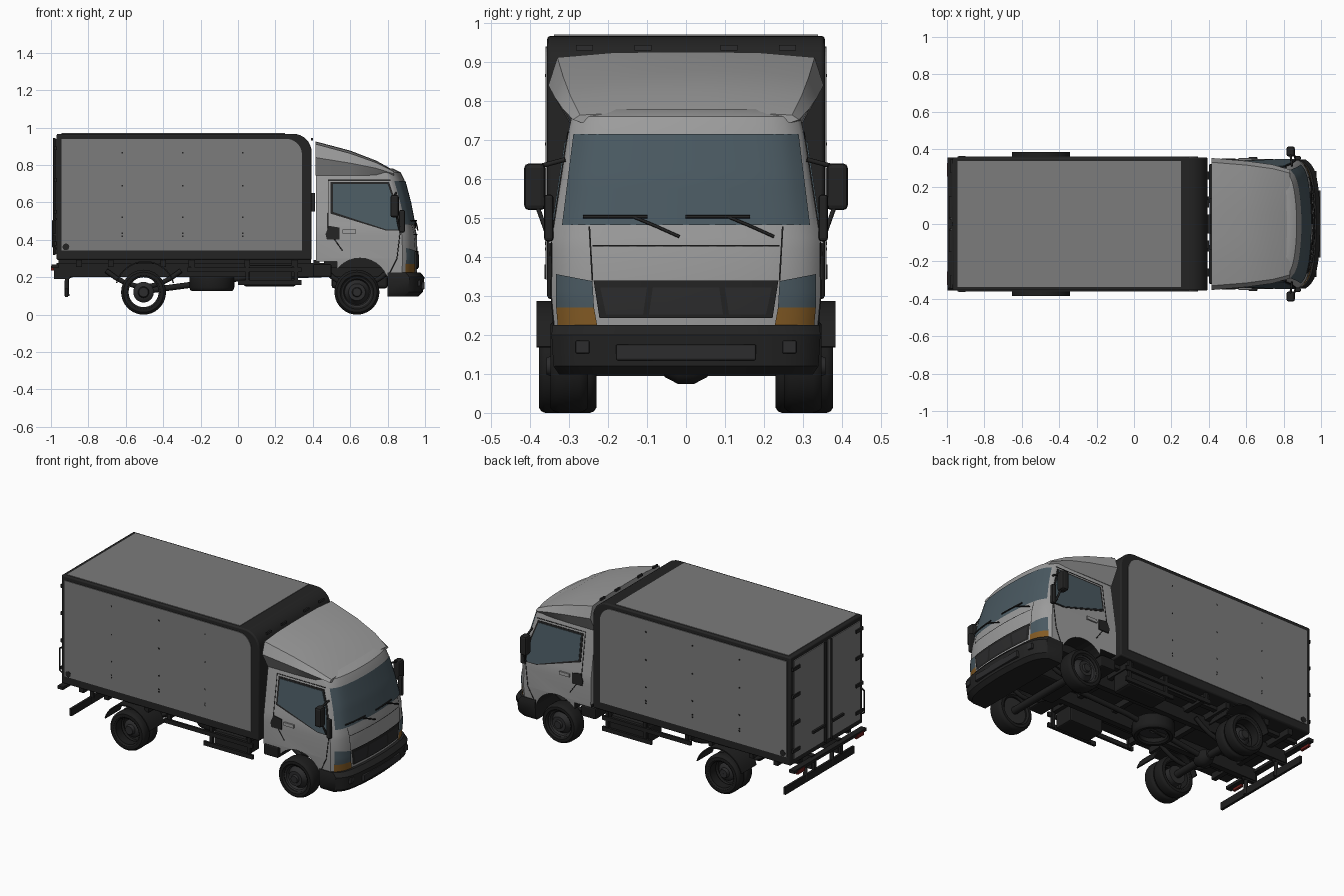
import bpy, bmesh, math
from mathutils import Vector

if "Cube" in bpy.data.objects:
    bpy.data.objects.remove(bpy.data.objects["Cube"])

def mat(name, r, g, b):
    m = bpy.data.materials.new(name)
    m.diffuse_color = (r, g, b, 1)
    m.use_nodes = True
    m.node_tree.nodes["Principled BSDF"].inputs["Base Color"].default_value = m.diffuse_color
    return m

BODY = mat("cab_grey", .33, .33, .33)
PANEL = mat("panel_grey", .20, .20, .20)
DARK = mat("frame_black", .017, .017, .017)
TYRE = mat("tyre_black", .012, .012, .012)
METAL = mat("chassis_black", .014, .014, .014)
TRIM = mat("trim_dark_grey", .025, .025, .026)
GLASS = mat("glass_blue_grey", .068, .10, .12)
ORANGE = mat("indicator_orange", .23, .105, .018)
RED = mat("tail_red", .15, .012, .01)

def finish(name, bm, m, smooth=None, bevel=0):
    bmesh.ops.recalc_face_normals(bm, faces=bm.faces)
    me = bpy.data.meshes.new(name)
    bm.to_mesh(me)
    bm.free()
    ob = bpy.data.objects.new(name, me)
    bpy.context.collection.objects.link(ob)
    me.materials.append(m)
    if bevel:
        md = ob.modifiers.new("bevel", 'BEVEL')
        md.width, md.segments = bevel, 2
    if smooth:
        activate(ob)
        bpy.ops.object.shade_smooth_by_angle(angle=math.radians(smooth))
    return ob

def activate(ob):
    bpy.ops.object.select_all(action='DESELECT')
    ob.select_set(True)
    bpy.context.view_layer.objects.active = ob

def loft(name, rings, m, smooth=None, closed=False, bevel=0):
    bm = bmesh.new()
    vs = [[bm.verts.new(p) for p in r] for r in rings]
    n = len(vs[0])
    pairs = list(zip(vs, vs[1:])) + ([(vs[-1], vs[0])] if closed else [])
    for a, b in pairs:
        for i in range(n):
            bm.faces.new((a[i], a[(i + 1) % n], b[(i + 1) % n], b[i]))
    if not closed:
        bm.faces.new(vs[0])
        bm.faces.new(vs[-1])
    return finish(name, bm, m, smooth, bevel)

def box(name, x0, x1, y0, y1, z0, z1, m, bevel=0):
    r = [(x0, y0), (x1, y0), (x1, y1), (x0, y1)]
    return loft(name, [[(x, y, z) for x, y in r] for z in (z0, z1)], m, bevel=bevel)

def prism(name, xz, y0, y1, m, smooth=None, bevel=0):
    return loft(name, [[(x, y, z) for x, z in xz] for y in (y0, y1)], m, smooth, bevel=bevel)

def lathe(name, prof, c, m, axis='Y', seg=36, closed=True):
    rings = []
    for i in range(seg):
        a = 2 * math.pi * i / seg
        u, v = math.cos(a), math.sin(a)
        rings.append([(c[0] + r * u, c[1] + h, c[2] + r * v) if axis == 'Y' else
                      (c[0] + r * u, c[1] + r * v, c[2] + h) for r, h in prof])
    return loft(name, rings, m, 35, closed=True)

def pipe(name, pts, r, m):
    cu = bpy.data.curves.new(name, 'CURVE')
    cu.dimensions, cu.bevel_depth, cu.bevel_resolution, cu.use_fill_caps = '3D', r, 2, True
    sp = cu.splines.new('POLY')
    sp.points.add(len(pts) - 1)
    for p, q in zip(sp.points, pts):
        p.co = (*q, 1)
    ob = bpy.data.objects.new(name, cu)
    bpy.context.collection.objects.link(ob)
    cu.materials.append(m)
    activate(ob)
    bpy.ops.object.convert(target='MESH')

def lerp(tab, z):
    for (a, p), (b, q) in zip(tab, tab[1:]):
        if z <= b:
            return p + (q - p) * (z - a) / (b - a)
    return tab[-1][1]

# cab surface: front position and half width by height
XF = [(.19, .955), (.3, .96), (.42, .957), (.48, .945), (.6, .922), (.72, .89), (.76, .87), (.78, .83)]
WD = [(.19, .335), (.3, .345), (.45, .343), (.72, .302), (.76, .293), (.78, .27)]
def drop(t):
    return .035 * t * t + .045 * t ** 10
def front(y, z, off=.004):
    return (lerp(XF, z) - drop(min(1, abs(y) / lerp(WD, z))) + off, y, z)
def side(s, x, z, off=.004):
    return (x, s * (lerp(WD, z) + off), z)
TS = [-1, -.97, -.92, -.85, -.75, -.6, -.4, -.2, 0, .2, .4, .6, .75, .85, .92, .97, 1]
def section(z, xf, w, xb):
    return [(xf - drop(abs(t)), t * w, z) for t in TS] + [(xb, w, z), (xb, -w, z)]

def plate(name, q, m, off=.004, nu=14, nv=6):
    # quad in (y, z) laid onto the curved cab front
    bm = bmesh.new()
    q = [Vector(p) for p in q]
    g = []
    for j in range(nv + 1):
        a, b = q[0].lerp(q[3], j / nv), q[1].lerp(q[2], j / nv)
        g.append([bm.verts.new(front(*a.lerp(b, i / nu), off)) for i in range(nu + 1)])
    for j in range(nv):
        for i in range(nu):
            bm.faces.new((g[j][i], g[j][i + 1], g[j + 1][i + 1], g[j + 1][i]))
    ob = finish(name, bm, m, 30)
    if ob.data.polygons[0].normal.x < 0:
        ob.data.flip_normals()

def side_plate(name, s, pts, m, off=.004):
    loft(name, [[side(s, x, z, o) for x, z in pts] for o in (0, off)], m)

# cab shell with wheel arches cut out
cab = loft("cab_shell", [section(z, lerp(XF, z), lerp(WD, z), .416)
                         for z in (.19, .3, .42, .45, .48, .6, .72, .76, .78)], BODY, 35)
cutters = [lathe("arch_cutter", [(.0001, -.5), (.155, -.5), (.155, .5), (.0001, .5)], (.652, 0, .147), DARK),
           box("sill_cutter", .3, .53, -.5, .5, .1, .283, DARK)]
bpy.data.objects.remove(cutters[0])
arc = [(.652 + .155 * math.cos(i * math.pi / 16), .147 + .155 * math.sin(i * math.pi / 16)) for i in range(32)]
cutters[0] = prism("arch_cutter", arc, -.5, .5, DARK)
for c in cutters:
    md = cab.modifiers.new("cut", 'BOOLEAN')
    md.operation, md.object, md.solver = 'DIFFERENCE', c, 'EXACT'
    activate(cab)
    bpy.ops.object.modifier_apply(modifier=md.name)
    bpy.data.objects.remove(c)
cab.data.materials.clear()
cab.data.materials.append(BODY)
cab.data.materials.append(METAL)
for p in cab.data.polygons:
    c = p.center
    p.material_index = int(abs(c.y) < .25 and c.z < .32 and (c.x < .85 or p.normal.z < -.5))

# roof wind deflector
def dsec(x, half):
    return [(x, y, z) for y, z in half] + [(x, -y, z) for y, z in reversed(half)]
loft("roof_deflector", [
    dsec(.414, [(.30, .745), (.353, .84), (.33, .912), (.19, .924), (.06, .926)]),
    dsec(.60, [(.30, .745), (.337, .81), (.315, .862), (.19, .874), (.06, .877)]),
    dsec(.74, [(.295, .745), (.318, .782), (.296, .812), (.19, .82), (.06, .823)]),
    dsec(.835, [(.27, .745), (.29, .752), (.272, .764), (.19, .768), (.06, .77)])], BODY, 28)

# windscreen, grille, lamps
plate("windscreen", [(-.318, .482), (.318, .482), (.289, .715), (-.289, .715)], GLASS, nu=24, nv=10)
plate("grille", [(-.222, .243), (.222, .243), (.237, .34), (-.237, .34)], DARK, .006)
for y0, y1, y2, y3 in ((-.205, -.11, -.1, -.22), (-.095, .095, .085, -.085), (.11, .205, .22, .1)):
    plate("grille_pane", [(y0, .252), (y1, .252), (y2, .322), (y3, .322)], TRIM, .009, 4, 2)
plate("bonnet_seam", [(-.24, .427), (.24, .427), (.24, .431), (-.24, .431)], DARK)
for s in (-1, 1):
    plate("headlamp", [(s * .236, .27), (s * .333, .27), (s * .333, .356), (s * .24, .338)], GLASS, .005)
    plate("indicator", [(s * .226, .215), (s * .328, .215), (s * .333, .27), (s * .236, .27)], ORANGE, .005)
    plate("bonnet_side_seam", [(s * .238, .34), (s * .242, .34), (s * .25, .478), (s * .246, .478)], DARK, .004, 1, 6)
for y in (0, .243):
    pipe("wiper_blade", [front(y - .264 + .02 * (y > 0) + k * .055, .503, .012) for k in range(4)], .004, DARK)
    pipe("wiper_arm", [front(y - .135, .503, .012), front(y - .075, .478, .012), front(y - .017, .452, .01)], .004, DARK)

# front bumper
loft("front_bumper", [section(z, x, w, .80) for z, x, w in
     ((.098, .965, .325), (.12, .988, .34), (.2, .997, .345), (.226, .975, .342))], DARK, 35)
box("bumper_inset", .9, .998, -.18, .18, .135, .175, TRIM, .004)
for s in (-1, 1):
    box("fog_lamp", .93, .977, s * .265 - .018, s * .265 + .018, .152, .186, TRIM, .004)

# cab sides: windows, vents, seams, mirrors
for s in (-1, 1):
    side_plate("window_surround", s, [(.495, .708), (.808, .708), (.845, .60), (.872, .45), (.79, .45), (.495, .54)], DARK, .003)
    side_plate("side_window", s, [(.507, .698), (.80, .698), (.835, .60), (.862, .455), (.79, .456), (.507, .549)], GLASS, .006)
    side_plate("side_vent", s, [(.468, .43), (.485, .475), (.543, .465), (.543, .402), (.475, .402)], DARK, .006)
    side_plate("door_handle", s, [(.56, .435), (.63, .435), (.63, .455), (.56, .455)], BODY, .009)
    pipe("door_seam", [side(s, *p, 0) for p in ((.815, .72), (.482, .72), (.482, .45), (.56, .34))], .0025, DARK)
    pipe("door_front_seam", [side(s, *p, 0) for p in ((.868, .45), (.85, .30), (.81, .22))], .0025, DARK)
    box("mirror", .815, .86, s * .388 - .027, s * .388 + .027, .52, .64, DARK, .012)
    box("lower_mirror", .862, .892, s * .352 - .012, s * .352 + .012, .44, .56, DARK, .008)
    pipe("mirror_arm", [(.865, s * .345, .455), (.86, s * .36, .47), (.845, s * .385, .54)], .006, DARK)
    pipe("mirror_top_arm", [(.835, s * .385, .63), (.845, s * .31, .65)], .006, DARK)

# cargo box
def rounded(x0, x1, z0, z1, r):
    return [(x0, z0), (x1, z0)] + [(x1 - r + r * math.cos(a), z1 - r + r * math.sin(a))
            for a in (i * math.pi / 16 for i in range(9))] + [(x0, z1)]
prism("cargo_frame", rounded(-.97, .394, .292, .967, .10), -.356, .356, DARK, 30, .008)
box("roof_panel", -.944, .25, -.338, .338, .96, .97, PANEL)
for s in (-1, 1):
    prism("side_panel", rounded(-.945, .342, .342, .94, .085), s * .35, s * .36, PANEL)
    for x in (-.62, -.295, .025):
        for z in (.42, .435, .52, .69, .865):
            box("rivet", x - .004, x + .004, s * .358, s * .362, z - .004, z + .004, DARK)
    lathe("side_marker", [(.001, -.003), (.018, -.003), (.018, .003), (.001, .003)], (-.92, s * .36, .362), DARK, seg=16)
    # rear doors, bars, hinges
    box("rear_door", -.976, -.96, *sorted((s * .008, s * .325)), .325, .94, PANEL)
    pipe("lock_bar", [(-.982, s * .03, .32), (-.982, s * .03, .945)], .006, DARK)
    box("lock_handle", -.988, -.975, *sorted((s * .03, s * .15)), .42, .435, DARK)
    for z in (.38, .55, .72, .89):
        box("hinge", -.984, -.965, *sorted((s * .275, s * .345)), z - .01, z + .01, DARK)
    for y in (.11, .26):
        box("roof_lamp", .39, .4, s * y - .022, s * y + .022, .93, .944, TRIM)
box("front_duct", .39, .412, -.05, .05, .55, .65, DARK)
pipe("grab_handle", [(-.965, -.345, .35), (-.99, -.345, .365), (-.99, -.345, .50), (-.965, -.345, .515)], .005, DARK)

# wheels
def tyre(name, c, h, axis='Y'):
    lathe(name, [(.08, -h * .8), (.09, -h), (.107, -h), (.116, -h * .82), (.12, -h * .55), (.12, h * .55),
                 (.116, h * .82), (.107, h), (.09, h), (.08, h * .8)], c, TYRE, axis)
for s in (-1, 1):
    tyre("front_tyre", (.636, s * .30, .12), .048)
    lathe("front_rim", [(.001, s * -.03), (.082, s * -.03), (.082, s * .036), (.072, s * .03), (.066, s * .012), (.05, s * .03),
                        (.045, s * .045), (.026, s * .045), (.022, s * .058), (.001, s * .058)], (.636, s * .30, .12), TRIM)
    tyre("rear_outer_tyre", (-.505, s * .342, .12), .035)
    tyre("rear_inner_tyre", (-.505, s * .265, .12), .035)
    lathe("rear_hub", [(.001, s * -.08), (.055, s * -.08), (.055, s * .01), (.045, s * .02), (.03, s * .025), (.025, s * .045),
                       (.001, s * .045)], (-.505, s * .31, .12), TRIM)
    # rear mudguard
    arcs = [[(-.497 + r * math.cos(a), .125 + r * math.sin(a)) for a in (math.radians(16 + 9.25 * i) for i in range(17))]
            for r in (.162, .155)]
    prism("mudguard", arcs[0] + arcs[1][::-1], s * .235, s * .384, METAL, 30)
    # chassis rail, springs and side guard
    box("chassis_rail", -.97, .85, s * .13 - .018, s * .13 + .018, .2, .275, METAL)
    box("floor_bearer", -.96, .39, s * .24 - .015, s * .24 + .015, .27, .295, METAL)
    for cx, w in ((-.505, .2), (.636, .17)):
        pipe("leaf_spring", [(cx + w * k / 4, s * .165, .15 + .085 * (k / 4) ** 2) for k in range(-4, 5)], .013, METAL)
    for x0, z in ((-.27, .24), (0, .172)):
        box("side_guard_rail", x0, .34, s * .335 - .007, s * .335 + .007, z - .013, z + .013, METAL)
    for x in (-.24, .05, .31):
        box("guard_post", x - .01, x + .01, s * .33 - .008, s * .33 + .008, .16 if x > 0 else .23, .295, METAL)
    box("rear_bar_bracket", -.985, -.9, s * .13 - .012, s * .13 + .012, .19, .265, METAL)
    pipe("underrun_strut", [(-.84, s * .13, .23), (-.915, s * .13, .2), (-.915, s * .13, .1)], .013, METAL)
    box("tail_lamp", -1, -.985, s * .29 - .035, s * .29 + .035, .235, .26, RED)
    box("cab_mount", .40, .50, *sorted((s * .13, s * .32)), .2, .27, METAL, .008)

# under the floor
box("rear_bar", -.998, -.96, -.355, .355, .25, .268, METAL)
box("underrun_bar", -.925, -.91, -.34, .34, .095, .14, METAL)
for x in (-.85, -.68, -.4, -.25, .05, .3, .42):
    box("cross_member", x - .015, x + .015, -.33 if x < .4 else -.14, .33 if x < .4 else .14, .255, .293, METAL)
for x in (-.505, .636):
    pipe("axle", [(x, -.29, .12), (x, .29, .12)], .022, METAL)
lathe("differential", [(.001, -.06), (.03, -.055), (.048, -.02), (.048, .02), (.03, .055), (.001, .06)], (-.505, 0, .122), METAL)
pipe("drive_shaft", [(-.47, 0, .13), (.05, 0, .2), (.55, 0, .22)], .016, METAL)
box("engine", .5, .8, -.11, .11, .14, .32, METAL, .015)
box("cab_floor", .46, .85, -.235, .235, .25, .32, METAL)
tyre("spare_tyre", (-.14, .0, .17), .045, 'Z')
lathe("spare_rim", [(.02, -.02), (.082, -.02), (.082, .02), (.02, .02)], (-.14, 0, .18), TRIM, 'Z')
box("fuel_tank", .03, .31, .19, .325, .15, .265, METAL, .015)
box("battery_box", .06, .29, -.325, -.2, .16, .265, METAL, .008)
